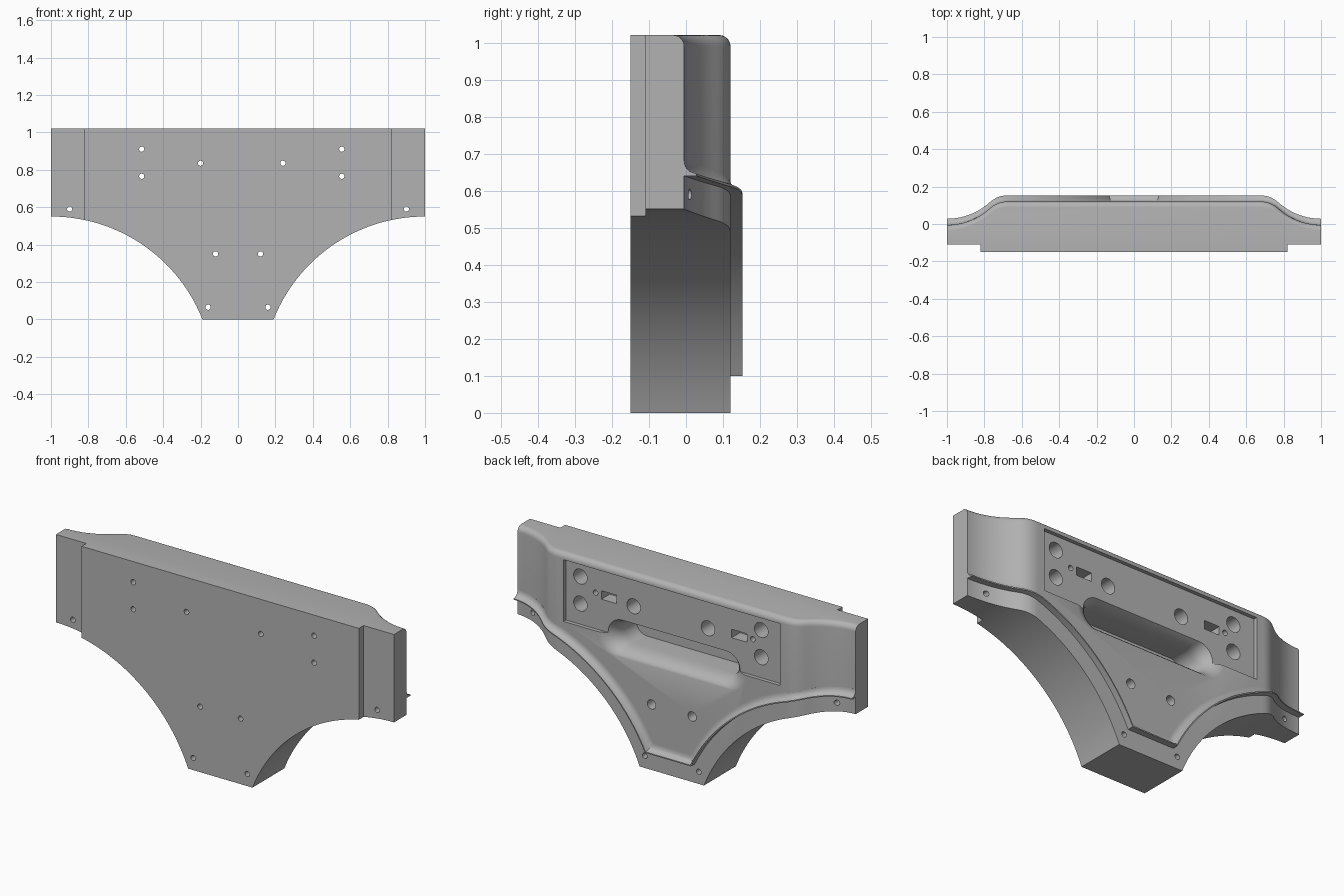
import bpy, bmesh
from math import sin, cos, tan, pi, sqrt, radians, atan2

cube = bpy.data.objects.get("Cube")
if cube:
    bpy.data.objects.remove(cube, do_unlink=True)

grey = bpy.data.materials.new("plain_grey")
grey.use_nodes = True
grey.diffuse_color = (0.45, 0.45, 0.45, 1)
grey.node_tree.nodes["Principled BSDF"].inputs["Base Color"].default_value = (0.45, 0.45, 0.45, 1)

TOP, BACK, FRONT, END_FRONT, END_BACK = 1.02, 0.12, -0.15, -0.11, -0.005
ARC_R, ARC_Z = 0.871, -0.321      # side scallops, centred at x = +-1


def loft(name, rings):
    """Closed solid through matching rings of points."""
    bm = bmesh.new()
    rows = [[bm.verts.new(p) for p in ring] for ring in rings]
    n = len(rows[0])
    for a, b in zip(rows, rows[1:]):
        for i in range(n):
            j = (i + 1) % n
            bm.faces.new((a[i], a[j], b[j], b[i]))
    bm.faces.new(rows[0][::-1])
    bm.faces.new(rows[-1])
    bmesh.ops.recalc_face_normals(bm, faces=bm.faces)
    mesh = bpy.data.meshes.new(name)
    bm.to_mesh(mesh)
    bm.free()
    obj = bpy.data.objects.new(name, mesh)
    bpy.context.collection.objects.link(obj)
    mesh.materials.append(grey)
    return obj


def select(obj):
    bpy.ops.object.select_all(action='DESELECT')
    obj.select_set(True)
    bpy.context.view_layer.objects.active = obj


def boolean(obj, tool, operation='DIFFERENCE'):
    mod = obj.modifiers.new("cut", 'BOOLEAN')
    mod.operation, mod.solver, mod.object = operation, 'EXACT', tool
    select(obj)
    bpy.ops.object.modifier_apply(modifier=mod.name)
    bpy.data.objects.remove(tool, do_unlink=True)


def back_y(x):
    """Height of the rear face: flat middle, S-curve down to the ends."""
    u, a, big, small = 1 - min(abs(x), 1), radians(40), 0.34, 0.13
    if u < big * sin(a):
        return END_BACK + big - sqrt(big * big - u * u)
    y1 = END_BACK + big * (1 - cos(a))
    straight = (BACK - y1 - small * (1 - cos(a))) / tan(a)
    v = u - big * sin(a)
    if v < straight:
        return y1 + v * tan(a)
    w = max(0, small * sin(a) - (v - straight))
    return BACK - small + sqrt(small * small - w * w)


def lower_path(offset, bottom, steps=40):
    """Scalloped lower edge from x = -1 to x = 1 as (x, z) points."""
    r = ARC_R + offset
    end = atan2(bottom - ARC_Z, sqrt(r * r - (bottom - ARC_Z) ** 2))
    half = []
    for i in range(steps + 1):
        t = pi / 2 + (end - pi / 2) * i / steps
        half.append((-1 + r * cos(t), ARC_Z + r * sin(t)))
    return half + [(-x, z) for x, z in reversed(half)]


# Body: plan section with a rounded rear top edge, trimmed by the front outline
xs = [1 - 0.34 * i / 28 for i in range(29)]
xs += [-x for x in reversed(xs)]
step = [(-1, END_FRONT), (-0.82, END_FRONT), (-0.82, FRONT),
        (0.82, FRONT), (0.82, END_FRONT), (1, END_FRONT)]
rings = []
layers = [(-0.1, 0)] + [(TOP - 0.03 + 0.03 * sin(t), 0.03 * (1 - cos(t)))
                        for t in (pi / 2 * k / 6 for k in range(7))]
for z, inset in layers:
    rings.append([(x, y, z) for x, y in step] + [(x, back_y(x) - inset, z) for x in xs])
body = loft("bracket_body", rings)

edge = lower_path(0, 0)
outline = [(-1.1, edge[0][1])] + edge + [(1.1, edge[-1][1]), (1.1, 1.2), (-1.1, 1.2)]
boolean(body, loft("outline_tool", [[(x, y, z) for x, z in outline] for y in (-0.4, 0.4)]),
        'INTERSECT')


def box_cut(x, z, w, h, floor):
    corners = [(-1, -1), (1, -1), (1, 1), (-1, 1)]
    boolean(body, loft("box_tool", [[(x + a * w / 2, y, z + b * h / 2) for a, b in corners]
                                    for y in (floor, 0.3)]))


def hole(x, z, r, floor=-0.3, sides=24):
    ring = [(x + r * cos(2 * pi * i / sides), z + r * sin(2 * pi * i / sides))
            for i in range(sides)]
    boolean(body, loft("hole_tool", [[(a, y, b) for a, b in ring] for y in (floor, 0.3)]))


def stadium(half, r, y, z=0.66, steps=16):
    pts = []
    for side in (1, -1):
        for i in range(steps + 1):
            t = -pi / 2 + pi * i / steps
            pts.append((side * (half - r + r * cos(t)), y, z + side * r * sin(t)))
    return pts


# Shallow rear panel recess
box_cut(0, 0.82, 1.28, 0.33, 0.10)

# Hand slot: flared mouth running into a straight inner pocket
slot = [stadium(0.45, 0.11, 0.3), stadium(0.45, 0.11, 0.122)]
for k in range(1, 6):
    t = pi / 2 * k / 5
    slot.append(stadium(0.45 - 0.10 * sin(t), 0.11 - 0.045 * sin(t), 0.02 + 0.10 * cos(t)))
slot.append(stadium(0.35, 0.065, -0.08))
boolean(body, loft("slot_tool", slot))

# Counterbored holes in the panel and below the slot
panel = [(x, z) for x in (-0.515, 0.555) for z in (0.765, 0.91)] + [(-0.2, 0.835), (0.24, 0.835)]
for x, z in panel:
    hole(x, z, 0.04, 0.0)
    hole(x, z, 0.014)
for s in (-1, 1):
    hole(s * 0.12, 0.35, 0.025, 0.0)
    hole(s * 0.12, 0.35, 0.014)
    # Flange screw holes
    hole(s * 0.16, 0.065, 0.014)
    hole(s * 0.9, 0.59, 0.014)
    # Latch windows and their pin holes
    box_cut(s * 0.385, 0.845, 0.09, 0.045, 0.03)
    hole(s * 0.465, 0.848, 0.014, 0.03)

# Raised rim along the lower edge: square outside, concave fillet inside
section = [(0, -0.015), (0, 0.033), (0.006, 0.033)]
for k in range(1, 7):
    t = k / 6
    section.append((0.006 + 0.036 * t, 0.033 * (1 - sqrt(1 - (1 - t) ** 2))))
section.append((0.042, -0.015))
paths = [lower_path(0.09 + d, 0.1 + d) for d, h in section]
rim = loft("rear_rim", [[(p[i][0], back_y(p[i][0]) + h, p[i][1])
                         for p, (d, h) in zip(paths, section)]
                        for i in range(len(paths[0]))])

for obj in (body, rim):
    select(obj)
    bpy.ops.object.shade_smooth_by_angle(angle=radians(30))
